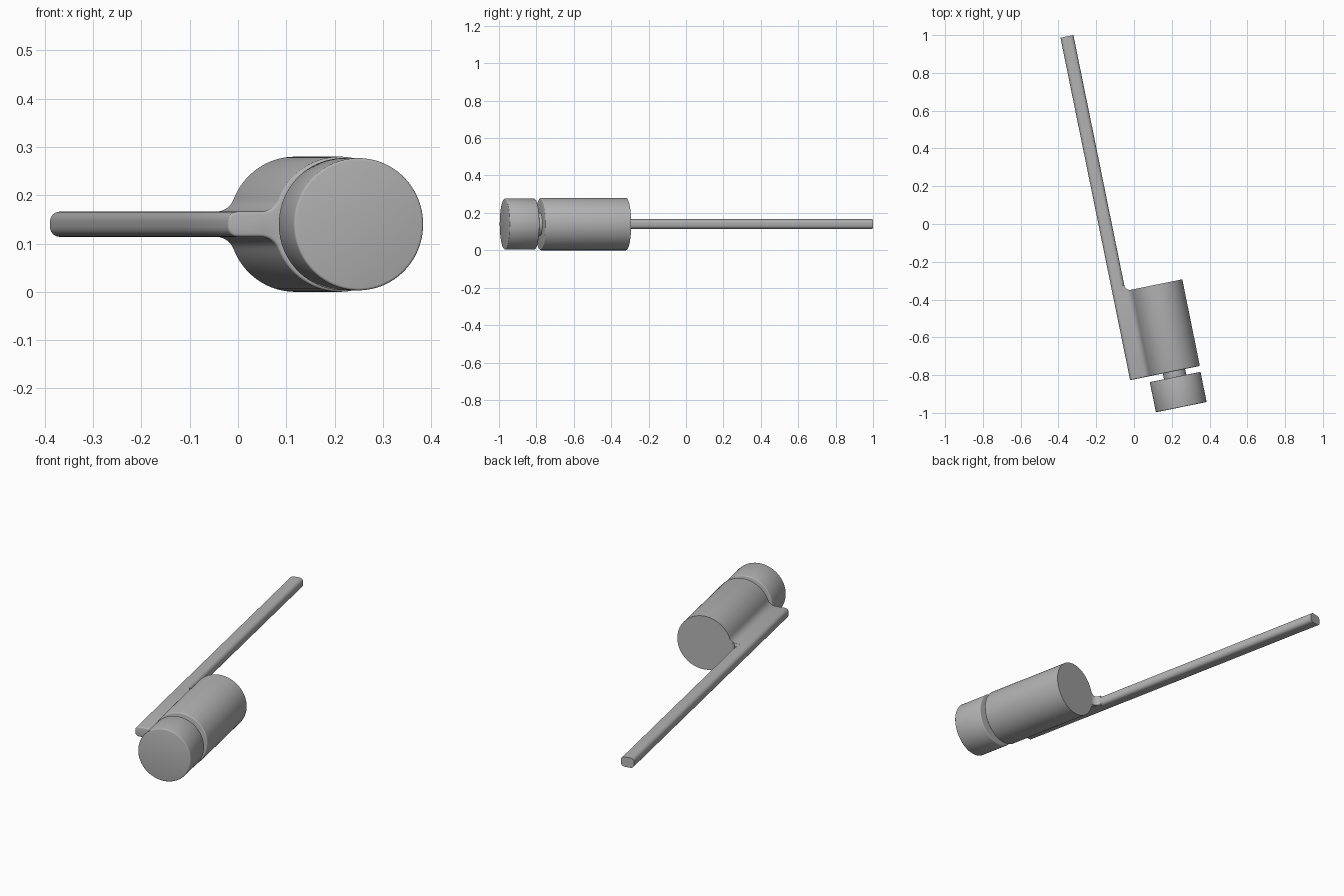
import bpy, bmesh
from math import radians, degrees, cos, sin, sqrt, atan2
from mathutils import Matrix

if "Cube" in bpy.data.objects:
    bpy.data.objects.remove(bpy.data.objects["Cube"], do_unlink=True)

grey = bpy.data.materials.new("plain_grey")
grey.use_nodes = True
colour = (0.45, 0.45, 0.45, 1)
grey.diffuse_color = colour
grey.node_tree.nodes["Principled BSDF"].inputs["Base Color"].default_value = colour

# Whole tool is turned in plan; parts are built along local y
PLACE = Matrix.Translation((0, 0, 0.14)) @ Matrix.Rotation(radians(11.5), 4, 'Z')


def arc(cx, cy, r, start, end, n):
    angles = [radians(start + (end - start) * i / n) for i in range(n + 1)]
    return [(cx + r * cos(a), cy + r * sin(a)) for a in angles]


def prism(name, profile, low, high, axis='Y', round_at=(), radius=0.006):
    """Extrude a closed profile along an axis, rounding the chosen end rims."""
    def place(p, h):
        return (p[0], h, p[1]) if axis == 'Y' else (p[0], p[1], h)
    bm = bmesh.new()
    ends = [[bm.verts.new(place(p, h)) for p in profile] for h in (low, high)]
    rims = [bm.faces.new(e) for e in ends]
    n = len(profile)
    for i in range(n):
        j = (i + 1) % n
        bm.faces.new((ends[0][i], ends[0][j], ends[1][j], ends[1][i]))
    bmesh.ops.recalc_face_normals(bm, faces=bm.faces)
    edges = [e for k in round_at for e in rims[k].edges]
    if edges:
        bmesh.ops.bevel(bm, geom=edges, offset=radius, segments=3,
                        profile=0.5, affect='EDGES')
    mesh = bpy.data.meshes.new(name)
    bm.to_mesh(mesh)
    bm.free()
    mesh.materials.append(grey)
    obj = bpy.data.objects.new(name, mesh)
    bpy.context.collection.objects.link(obj)
    obj.matrix_world = PLACE
    bpy.ops.object.select_all(action='DESELECT')
    obj.select_set(True)
    bpy.context.view_layer.objects.active = obj
    bpy.ops.object.shade_smooth_by_angle(angle=radians(35))
    return obj


# Shared dimensions
AXIS, R = 0.052, 0.14              # body axis offset and radius
LEFT, RIGHT, HALF = -0.185, -0.115, 0.026   # bar edges and half thickness
CORNER, FILLET = 0.02, 0.04
FRONT, BACK, TIP = -0.806, -0.338, 1.044

# Body: cylinder blended into the edge bar by two fillets
rise = HALF + FILLET
run = sqrt((R + FILLET) ** 2 - rise ** 2)
tilt = degrees(atan2(rise, run))
inset = HALF - CORNER
left_end = (arc(LEFT + CORNER, -inset, CORNER, 270, 180, 6)
            + arc(LEFT + CORNER, inset, CORNER, 180, 90, 6))
body = (arc(AXIS, 0, R, 180 - tilt, tilt - 180, 80)
        + arc(AXIS - run, -rise, FILLET, tilt, 90, 8)[1:]
        + left_end
        + arc(AXIS - run, rise, FILLET, 270, 360 - tilt, 8)[:-1])
prism("body", body, FRONT, BACK, round_at=(0,))

# Long handle bar with rounded edges
right_end = (arc(RIGHT - CORNER, inset, CORNER, 90, 0, 6)
             + arc(RIGHT - CORNER, -inset, CORNER, 0, -90, 6))
prism("handle_bar", left_end + right_end, BACK, TIP)

# Curved gusset in the corner between bar and body
G = 0.03
gusset = ([(RIGHT + G, BACK - 0.006), (RIGHT - CORNER, BACK - 0.006),
           (RIGHT - CORNER, BACK + G)]
          + arc(RIGHT + G, BACK + G, G, 180, 270, 8))
prism("corner_gusset", gusset, 0.0005 - HALF, HALF - 0.0005, axis='Z')

# Neck and end cap
prism("neck", arc(AXIS, 0, 0.06, 0, 354, 59), -0.845, FRONT + 0.01)
prism("end_cap", arc(AXIS, 0, 0.137, 0, 356.25, 95), -1.0, -0.837,
      round_at=(0, 1), radius=0.005)
